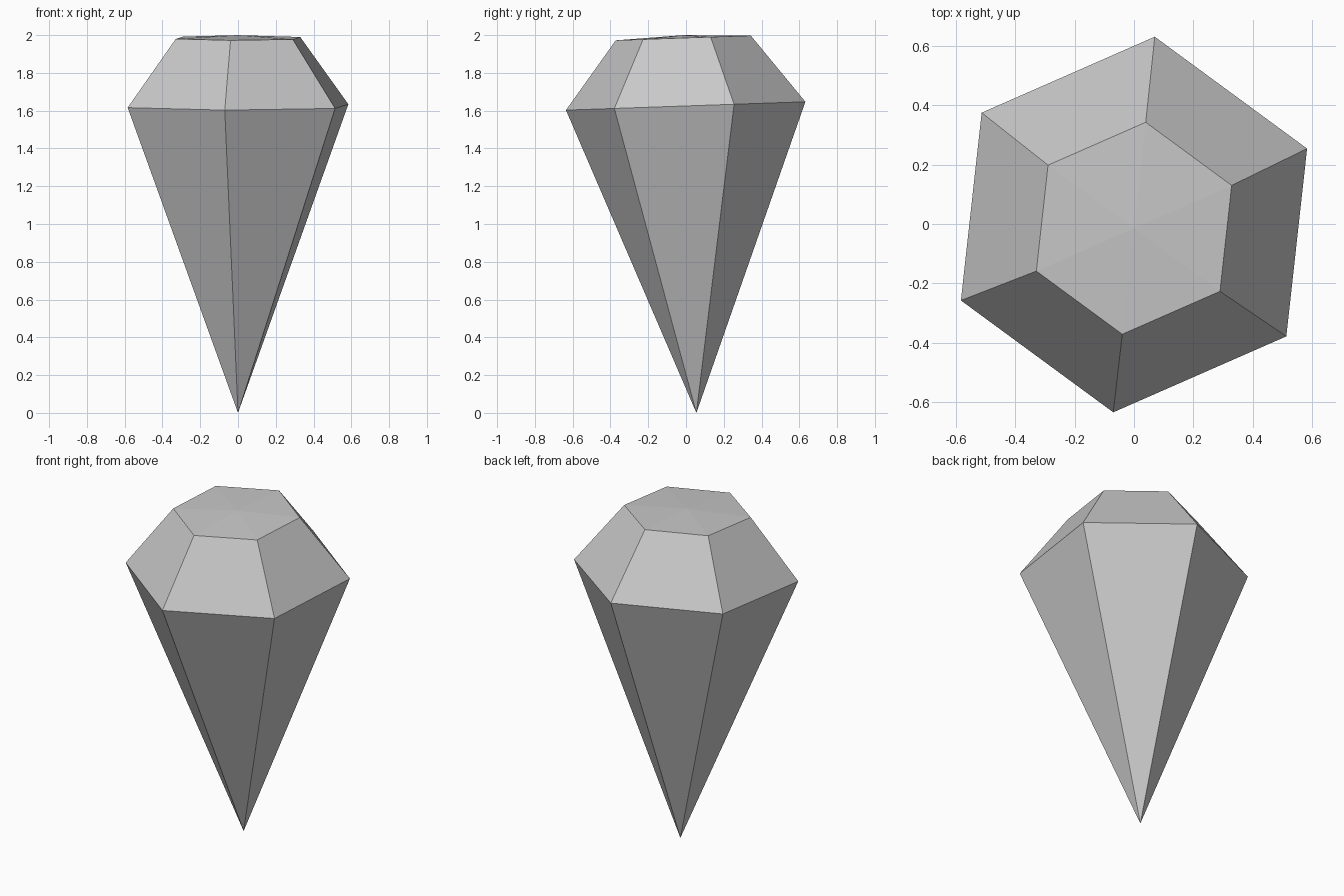
import bpy
import bmesh
from math import cos, sin, radians, tau
from mathutils import Matrix

cube = bpy.data.objects.get("Cube")
if cube:
    bpy.data.objects.remove(cube, do_unlink=True)

SIDES = 6
TURN = radians(23.7)   # rotation of the facets about the gem's axis
TILT = radians(2.0)    # slight lean of the whole gem

# Plain stone material
stone = bpy.data.materials.new("grey_stone")
stone.use_nodes = True
grey = (0.58, 0.58, 0.58, 1.0)
stone.diffuse_color = grey
stone.node_tree.nodes["Principled BSDF"].inputs["Base Color"].default_value = grey

bm = bmesh.new()


def ring(radius, z):
    """One hexagonal ring of vertices around the axis."""
    angles = [TURN + tau * i / SIDES for i in range(SIDES)]
    return [bm.verts.new((radius * cos(a), radius * sin(a), z)) for a in angles]


# Pointed base, widest girdle, table edge and shallow peak
tip = bm.verts.new((0, 0, 0))
girdle = ring(0.638, 1.626)
table = ring(0.36, 1.986)
peak = bm.verts.new((0, 0, 2.001))

for i in range(SIDES):
    j = (i + 1) % SIDES
    bm.faces.new((tip, girdle[j], girdle[i]))                  # long lower facet
    bm.faces.new((girdle[i], girdle[j], table[j], table[i]))   # crown facet
    bm.faces.new((table[i], table[j], peak))                   # top facet

# Lean the gem so that its middle stays over the origin
lean = Matrix.Translation((0, 0.055, 0)) @ Matrix.Rotation(TILT, 4, 'X')
bmesh.ops.transform(bm, matrix=lean, verts=bm.verts)
bmesh.ops.recalc_face_normals(bm, faces=bm.faces)

mesh = bpy.data.meshes.new("gem")
bm.to_mesh(mesh)
bm.free()
mesh.materials.append(stone)
gem = bpy.data.objects.new("gem", mesh)
bpy.context.collection.objects.link(gem)
